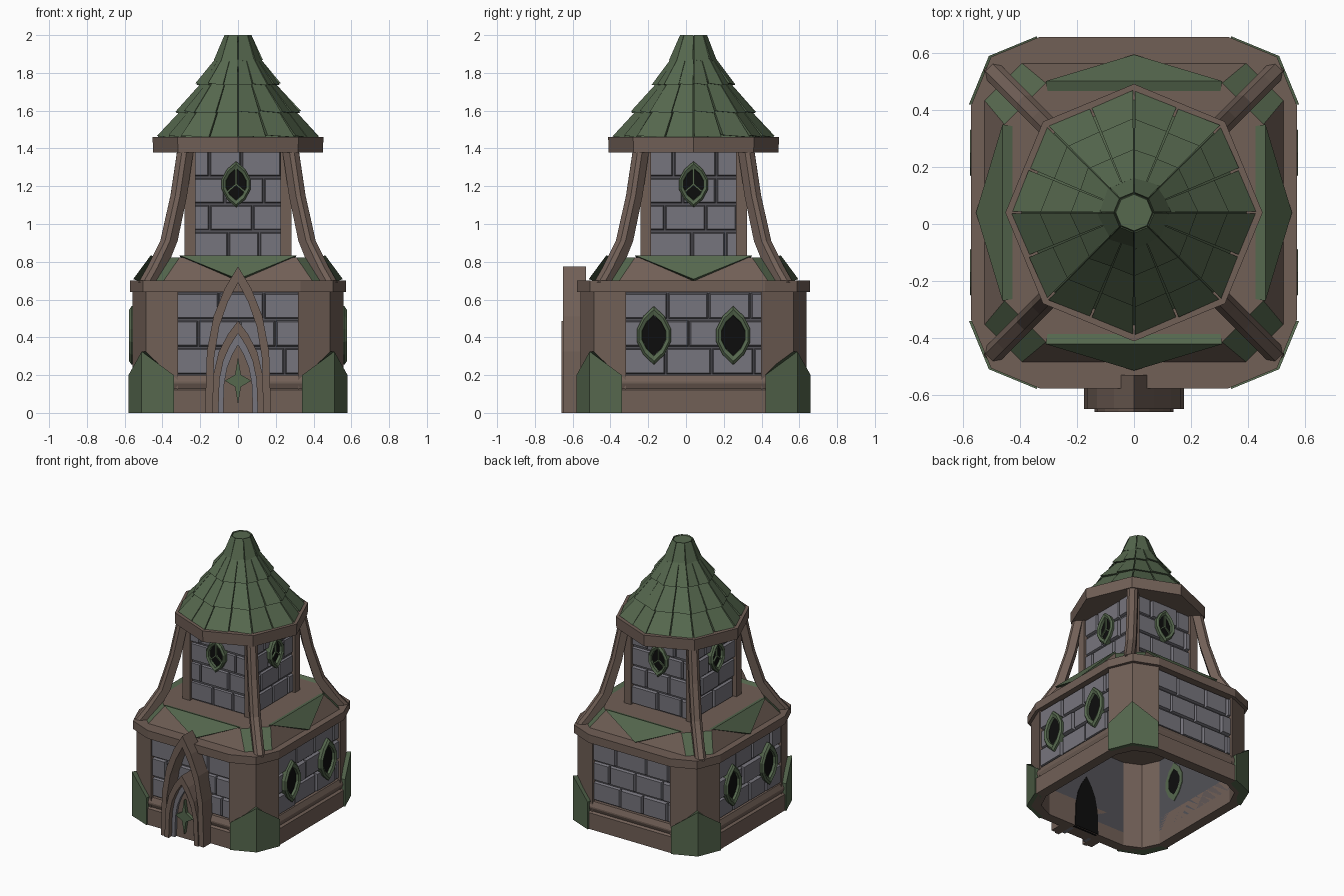
import bpy, bmesh, math, random
from mathutils import Matrix, Vector

if "Cube" in bpy.data.objects:
    bpy.data.objects.remove(bpy.data.objects["Cube"])

random.seed(4)
CY = 0.04                      # centre of the building in y
HX, HY = 0.58, 0.62            # half sizes of the footprint


def material(name, rgb):
    m = bpy.data.materials.new(name)
    m.diffuse_color = (*rgb, 1)
    m.use_nodes = True
    m.node_tree.nodes["Principled BSDF"].inputs["Base Color"].default_value = m.diffuse_color
    return m


WOOD = material("brown wood", (0.165, 0.116, 0.094))
GREEN = material("moss green", (0.092, 0.138, 0.076))
STONE = material("grey stone", (0.183, 0.178, 0.205))
MORTAR = material("dark mortar", (0.085, 0.083, 0.095))
BLACK = material("black opening", (0.004, 0.004, 0.004))


def loft(bm, rings, closed=False):
    """Skin a list of equal-sized rings; cap the ends, or close into a loop."""
    vs = [[bm.verts.new(p) for p in r] for r in rings]
    n = len(rings[0])
    pairs = list(zip(vs, vs[1:])) + ([(vs[-1], vs[0])] if closed else [])
    for a, b in pairs:
        for i in range(n):
            j = (i + 1) % n
            bm.faces.new((a[i], a[j], b[j], b[i]))
    if not closed:
        bm.faces.new(vs[0])
        bm.faces.new(vs[-1])


def finish(bm, name, mats, M=None):
    bmesh.ops.recalc_face_normals(bm, faces=bm.faces)
    me = bpy.data.meshes.new(name)
    bm.to_mesh(me)
    bm.free()
    for m in mats if isinstance(mats, list) else [mats]:
        me.materials.append(m)
    ob = bpy.data.objects.new(name, me)
    bpy.context.collection.objects.link(ob)
    ob.matrix_world = M or Matrix.Translation((0, CY, 0))
    return ob


def solid(name, rings, mat, M=None, closed=False):
    bm = bmesh.new()
    loft(bm, rings, closed)
    return finish(bm, name, mat, M)


def prism(name, pts, z0, tops, mat):
    return solid(name, [[(x, y, z0) for x, y in pts],
                        [(x, y, t) for (x, y), t in zip(pts, tops)]], mat)


def plate(pts, d):
    """Profile (u, z) placed at outward distance d on a wall."""
    return [(u, -d, z) for u, z in pts]


def rect(u0, u1, z0, z1):
    return [(u0, z0), (u1, z0), (u1, z1), (u0, z1)]


def side(k):
    """Matrix of wall k: 0 front, 1 right, 2 back, 3 left."""
    return Matrix.Translation((0, CY, 0)) @ Matrix.Rotation(k * math.pi / 2, 4, 'Z')


def corner(hx, hy, t=0.0):
    """Outer corner line, two facets; t pulls it inwards."""
    return [(hx - .24, hy - t), (hx - .07 - .8 * t, hy - .07 - .8 * t), (hx - t, hy - .24)]


def bricks(name, half, z0, z1, rows, width, d0, d1, M):
    bm = bmesh.new()
    h = (z1 - z0) / rows
    for r in range(rows):
        u = -half - (r % 2) * width * .5
        while u < half - .01:
            w = width * random.uniform(.85, 1.2)
            a, b = max(u, -half), min(u + w, half)
            if b - a > .03:
                za, zb = z0 + r * h + .005, z0 + (r + 1) * h - .005
                d = d1 + random.uniform(-.006, .006)
                loft(bm, [plate(rect(a + .003, b - .003, za, zb), d0),
                          plate(rect(a + .01, b - .01, za + .007, zb - .007), d)])
            u += w
    finish(bm, name, STONE, M)


def window(u, z, w, h, back, front, M, bars):
    half = [(0, 1), (.62, .66), (1, .22), (1, -.22), (.62, -.66)]
    shape = half + [(-x, -y) for x, y in half]
    def ring(s):
        return [(u + x * w * s, z + y * h * s) for x, y in shape]
    solid("window_frame", [plate(ring(.95), back), plate(ring(1), front - .012), plate(ring(.88), front),
                           plate(ring(.7), front - .008), plate(ring(.64), back)], GREEN, M, True)
    solid("window_opening", [plate(ring(.68), back + .003), plate(ring(.68), front - .026)], BLACK, M)
    for a in (90, 210, 330) if bars else ():
        c, s = math.cos(math.radians(a)), math.sin(math.radians(a))
        q = [(u + c * l * w * .75 - s * e, z + s * l * h * .7 + c * e)
             for l, e in ((0, -.005), (1, -.005), (1, .005), (0, .005))]
        solid("window_bar", [plate(q, front - .027), plate(q, front - .015)], GREEN, M)


# Lower storey: corner pillars and pointed green corner guards
for sx in (-1, 1):
    for sy in (-1, 1):
        for name, hx, hy, tops, mat in (
                ("corner_pillar", HX - .022, HY - .022, [.65] * 3, WOOD),
                ("corner_guard", HX, HY, [.2, .325, .2], GREEN)):
            pts = corner(hx, hy) + corner(hx, hy, .06)[::-1]
            prism(name, [(x * sx, y * sy) for x, y in pts], 0, tops + tops[::-1], mat)

# Lower storey: walls, plinths, windows
for k in range(4):
    M = side(k)
    H, half = ((HY, .34), (HX, .38))[k % 2]
    solid("lower_wall", [plate(rect(-half, half, .1, .65), H - .085),
                         plate(rect(-half, half, .1, .65), H - .058)], MORTAR, M)
    bricks("lower_bricks", half, .2, .64, 3, .21, H - .06, H - .036, M)
    solid("plinth", [[(u, -d, z) for d, z in ((H - .085, 0), (H - .012, 0), (H - .012, .12), (H - .028, .13),
                                             (H - .018, .155), (H - .018, .165), (H - .034, .2), (H - .085, .2))]
                     for u in (-half, half)], WOOD, M)
    if k % 2:
        for u in (-.21, .21):
            window(u if k == 1 else -u, .41, .09, .155, H - .09, H - .004, M, False)

# Eaves rim
q = corner(.572, .617)
rim = (q + [(x, -y) for x, y in q[::-1]] + [(-x, -y) for x, y in q] + [(-x, y) for x, y in q[::-1]])
prism("eaves_rim", rim, .64, [.7] * 12, WOOD)


# Skirt roof: eight sides, the corner slopes are green
def cut_square(h, c, z):
    return [(h, -c, z), (h, c, z), (c, h, z), (-c, h, z), (-h, c, z), (-h, -c, z), (-c, -h, z), (c, -h, z)]


skirt = solid("skirt_roof", [cut_square(.53, .40, .69), cut_square(.455, .31, .822)], [WOOD, GREEN])
for p in skirt.data.polygons:
    if min(abs(p.normal.x), abs(p.normal.y)) > .2:
        p.material_index = 1

# Green cloth points hanging over the skirt roof
for k in range(4):
    tri = [(-.31, -.462, .834), (.31, -.462, .834), (0, -.555, .708)]
    solid("roof_pennant", [tri, [(x * .98, y + .035, z - .012) for x, y, z in tri]], GREEN, side(k))

# Upper tower: core, bricks, windows, posts
solid("tower_core", [[(x, y, z) for x, y in ((-.25, -.25), (.25, -.25), (.25, .25), (-.25, .25))]
                     for z in (.8, 1.4)], MORTAR)
for k in range(4):
    bricks("tower_bricks", .235, .82, 1.39, 4, .19, .245, .266, side(k))
    window(-.01 if k == 0 else 0, 1.21, .077, .122, .25, .3, side(k), True)
    c = .253
    solid("tower_post", [[(c + a * .029, c + b * .029, z) for a, b in ((-1, -1), (1, -1), (1, 1), (-1, 1))]
                         for z in (.8, 1.39)], WOOD, side(k))

# Curved diagonal braces
for k in range(4):
    d, t = Vector((.7071, .7071, 0)), Vector((-.7071, .7071, 0))
    rings = []
    for x, z, r in ((.283, 1.4, .034), (.32, 1.15, .035), (.372, .91, .038), (.435, .77, .048), (.478, .69, .052)):
        c = Vector((x, x, z))
        rings.append([c + d * (r * u) + t * (.036 * v)
                      for u, v in ((1, .5), (.5, 1), (-1, 1), (-1, -1), (.5, -1), (1, -.5))])
    solid("brace", rings, WOOD, side(k))


# Octagonal collar and shingled roof
def octagon(r, z):
    return [(r * math.cos(i * math.pi / 4), r * math.sin(i * math.pi / 4), z) for i in range(8)]


solid("roof_collar", [octagon(.45, 1.378), octagon(.452, 1.46)], WOOD)
solid("roof_core", [octagon(r, z) for r, z in ((.40, 1.455), (.28, 1.6), (.18, 1.74), (.1, 1.86), (.064, 1.995))], GREEN)


def on_octagon(r, s, z):
    """Point at parameter s (0..8) along an octagon's edge."""
    o = octagon(r, z)
    i = int(s // 1)
    return Vector(o[i % 8]).lerp(Vector(o[(i + 1) % 8]), s - i)


for r0, z0, r1, z1, n in ((.428, 1.46, .30, 1.605, 2), (.33, 1.588, .188, 1.755, 2),
                          (.222, 1.735, .122, 1.872, 2), (.127, 1.858, .072, 2.0, 1)):
    bm = bmesh.new()
    for i in range(8 * n):
        a, b = i / n + .025 / n, (i + 1) / n - .025 / n
        lift = random.uniform(0, .012)
        outer = [on_octagon(r0 + lift * .5, a, z0 + lift), on_octagon(r0, b, z0),
                 on_octagon(r1, b, z1), on_octagon(r1, a, z1)]
        inner = [Vector((p.x * .93, p.y * .93, p.z - (.0 if j < 2 else .02))) for j, p in enumerate(outer)]
        loft(bm, [outer, inner])
    finish(bm, "roof_shingles", GREEN)


# Doorway: nested pointed arches, door, star
def arch(w, h):
    right = [(w, 0), (.94 * w, .42 * h), (.74 * w, .66 * h), (.4 * w, .85 * h), (0, h)]
    return right + [(-x, z) for x, z in right[-2::-1]]


W = Matrix.Identity(4)
for name, o, i, d0, d1, mat in (
        ("outer_arch", (.175, .775), (.135, .69), .53, .65, WOOD),
        ("inner_arch", (.138, .487), (.104, .42), .53, .66, WOOD),
        ("stone_door_frame", (.104, .42), (.078, .36), .53, .625, STONE)):
    band = arch(*o) + arch(*i)[::-1]
    solid(name, [plate(band, d0), plate(band, d1)], mat, W)
solid("door", [plate(arch(.08, .365), .52), plate(arch(.08, .365), .605)], WOOD, W)
solid("door_back", [plate(arch(.1, .41), .49), plate(arch(.1, .41), .52)], BLACK, W)
star = [((.07, .022)[i % 2] * math.cos(i * math.pi / 4), .17 + (.125, .045)[i % 2] * math.sin(i * math.pi / 4))
        for i in range(8)]
solid("door_star", [plate(star, .6), plate(star, .63)], GREEN, W)
